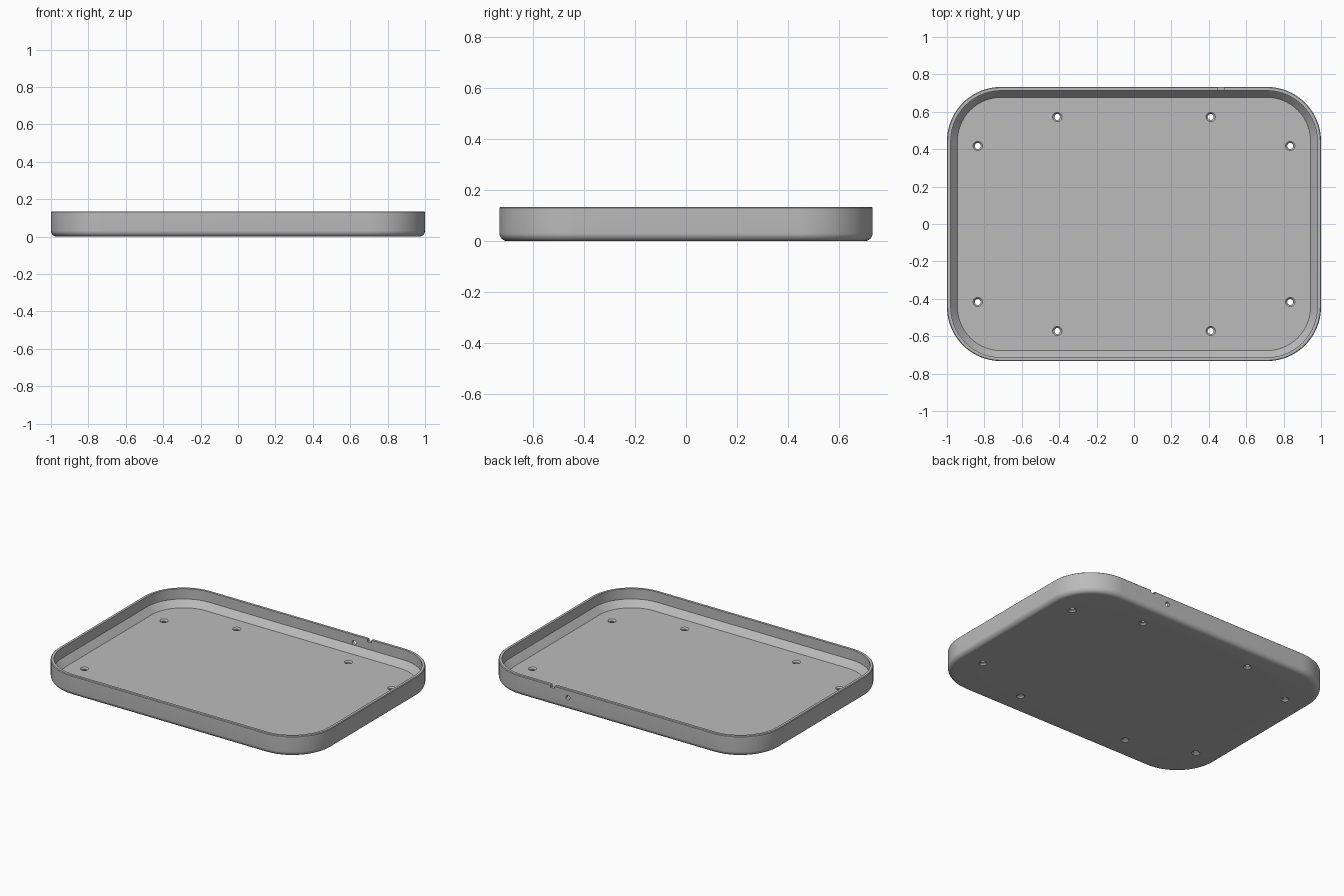
import bpy, bmesh, math
from mathutils import Matrix, Vector

cube = bpy.data.objects.get("Cube")
if cube:
    bpy.data.objects.remove(cube, do_unlink=True)

HALF_X, HALF_Y, HEIGHT, CORNER = 1.0, 0.733, 0.135, 0.29
FLOOR, FILLET = 0.025, 0.032

grey = bpy.data.materials.new("plain grey")
grey.use_nodes = True
colour = (0.5, 0.5, 0.5, 1)
grey.diffuse_color = colour
grey.node_tree.nodes["Principled BSDF"].inputs["Base Color"].default_value = colour


def make_object(name, bm):
    bmesh.ops.recalc_face_normals(bm, faces=bm.faces)
    mesh = bpy.data.meshes.new(name)
    bm.to_mesh(mesh)
    bm.free()
    mesh.materials.append(grey)
    obj = bpy.data.objects.new(name, mesh)
    bpy.context.collection.objects.link(obj)
    return obj


def rounded_ring(bm, inset, z, steps=20):
    """Rounded rectangle of vertices, inset from the outer edge."""
    ring = []
    radius = CORNER - inset
    for quarter, (sx, sy) in enumerate([(1, 1), (-1, 1), (-1, -1), (1, -1)]):
        for i in range(steps + 1):
            a = (quarter + i / steps) * math.pi / 2
            ring.append(bm.verts.new((sx * (HALF_X - CORNER) + radius * math.cos(a),
                                      sy * (HALF_Y - CORNER) + radius * math.sin(a), z)))
    return ring


def loft(bm, rings):
    """Skin a stack of rings and cap both ends."""
    for low, high in zip(rings, rings[1:]):
        for i in range(len(low)):
            j = (i + 1) % len(low)
            bm.faces.new((low[i], low[j], high[j], high[i]))
    bm.faces.new(rings[0])
    bm.faces.new(rings[-1])


# Tray: filleted underside, thin rim, bevelled foot inside the wall
profile = []
for i in range(9):
    a = i / 8 * math.pi / 2
    profile.append((FILLET * (1 - math.sin(a)), FILLET * (1 - math.cos(a))))
profile += [(0, HEIGHT - 0.004), (0.004, HEIGHT), (0.02, HEIGHT),
            (0.02, 0.067), (0.056, FLOOR)]
bm = bmesh.new()
loft(bm, [rounded_ring(bm, inset, z) for inset, z in profile])
tray = make_object("tray", bm)

# Cutters for the screw holes and the two openings in the back wall
bm = bmesh.new()


def add_cone(r1, r2, depth, place):
    bmesh.ops.create_cone(bm, cap_ends=True, segments=24, radius1=r1, radius2=r2,
                          depth=depth, matrix=place)


def screw_hole(x, y):
    """Straight bore, widened by a chamfer at each face of the floor."""
    rings = []
    for z, r in [(-0.002, 0.027), (0.009, 0.016), (0.016, 0.016), (FLOOR + 0.002, 0.027)]:
        rings.append([bm.verts.new((x + r * math.cos(k * math.tau / 24),
                                    y + r * math.sin(k * math.tau / 24), z))
                      for k in range(24)])
    loft(bm, rings)


for sx in (-1, 1):
    for sy in (-1, 1):
        screw_hole(sx * 0.41, sy * 0.572)
        screw_hole(sx * 0.835, sy * 0.417)

sideways = Matrix.Rotation(math.pi / 2, 4, 'X')
add_cone(0.015, 0.015, 0.06, Matrix.Translation((0.353, HALF_Y - 0.01, 0.083)) @ sideways)
notch = Matrix.Translation((0.465, HALF_Y - 0.01, HEIGHT))
bmesh.ops.create_cube(bm, size=1, matrix=notch @ Matrix.Diagonal((0.03, 0.06, 0.036, 1)))
cutter = make_object("hole_cutter", bm)
cutter.hide_render = True

cut = tray.modifiers.new("holes", 'BOOLEAN')
cut.operation = 'DIFFERENCE'
cut.solver = 'EXACT'
cut.object = cutter

bpy.ops.object.select_all(action='DESELECT')
tray.select_set(True)
bpy.context.view_layer.objects.active = tray
bpy.ops.object.modifier_apply(modifier=cut.name)
bpy.data.objects.remove(cutter, do_unlink=True)
bpy.ops.object.shade_smooth_by_angle(angle=math.radians(30))
